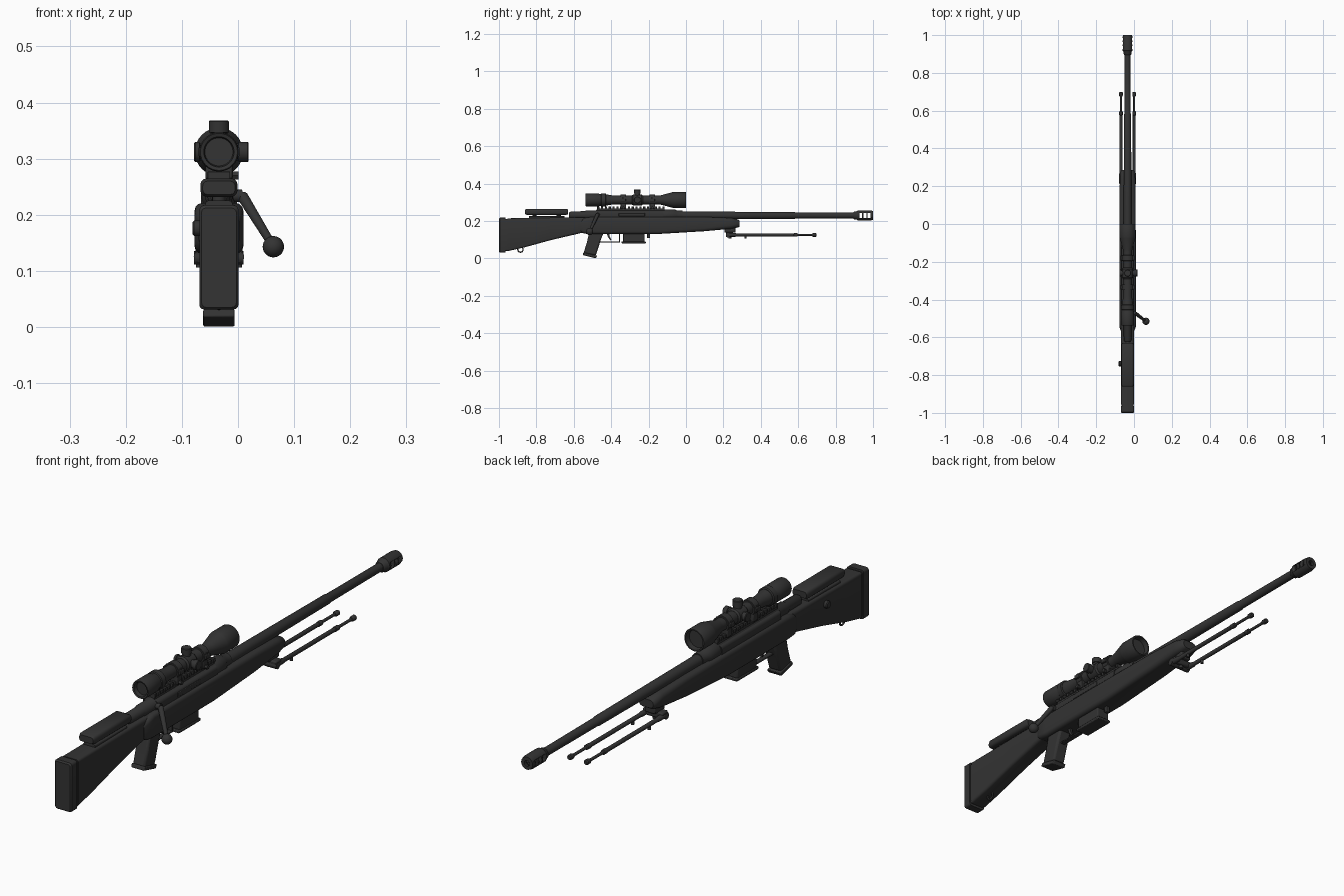
import bpy, bmesh, math
from mathutils import Vector

if "Cube" in bpy.data.objects:
    bpy.data.objects.remove(bpy.data.objects["Cube"])

CX = -0.034   # centre plane of the rifle
mat = bpy.data.materials.new("matte charcoal")
mat.diffuse_color = (0.033, 0.033, 0.033, 1)
mat.use_nodes = True
mat.node_tree.nodes["Principled BSDF"].inputs["Base Color"].default_value = mat.diffuse_color


def finish(name, bm, bevel=0, smooth=True):
    bmesh.ops.recalc_face_normals(bm, faces=bm.faces)
    me = bpy.data.meshes.new(name)
    bm.to_mesh(me)
    bm.free()
    ob = bpy.data.objects.new(name, me)
    bpy.context.collection.objects.link(ob)
    me.materials.append(mat)
    bpy.ops.object.select_all(action='DESELECT')
    ob.select_set(True)
    bpy.context.view_layer.objects.active = ob
    if smooth:
        bpy.ops.object.shade_smooth_by_angle(angle=math.radians(35))
    if bevel:
        m = ob.modifiers.new("bevel", 'BEVEL')
        m.width, m.segments, m.limit_method = bevel, 2, 'ANGLE'
    return ob


def skin(name, rings, bevel=0):
    """Join a list of point rings into a capped tube."""
    bm = bmesh.new()
    vs = [[bm.verts.new(p) for p in r] for r in rings]
    n = len(vs[0])
    for a, b in zip(vs, vs[1:]):
        for i in range(n):
            bm.faces.new((a[i], a[(i + 1) % n], b[(i + 1) % n], b[i]))
    bm.faces.new(vs[0][::-1])
    bm.faces.new(vs[-1])
    return finish(name, bm, bevel)


def lathe(name, start, axis, profile, seg=24):
    """Turned part: profile is (distance along axis, radius)."""
    q = Vector(axis).to_track_quat('Z', 'Y')
    return skin(name, [[Vector(start) + q @ Vector((r * math.cos(2 * math.pi * i / seg),
                r * math.sin(2 * math.pi * i / seg), t)) for i in range(seg)] for t, r in profile])


def rod(name, a, b, r, seg=16):
    d = Vector(b) - Vector(a)
    return lathe(name, a, d, [(0, r), (d.length, r)], seg)


def loft(name, sections):
    """Rounded box sections (y, half width, bottom, top, corner radius)."""
    rings = []
    for y, w, lo, hi, r in sections:
        ring = []
        for k, (sx, z) in enumerate(((1, hi - r), (-1, hi - r), (-1, lo + r), (1, lo + r))):
            for j in range(4):
                a = math.radians(90 * k + 30 * j)
                ring.append((CX + sx * (w - r) + r * math.cos(a), y, z + r * math.sin(a)))
        rings.append(ring)
    return skin(name, rings)


def prism(name, pts, hw, bevel=0.0, x=CX):
    """Side profile (y, z) extruded across x."""
    return skin(name, [[(x - hw, y, z) for y, z in pts], [(x + hw, y, z) for y, z in pts]], bevel)


def box(name, x, y, z, bevel=0.0):
    return prism(name, [(y[0], z[0]), (y[1], z[0]), (y[1], z[1]), (y[0], z[1])],
                 (x[1] - x[0]) / 2, bevel, (x[0] + x[1]) / 2)


def ring(name, loc, R, r, axis='X'):
    bpy.ops.mesh.primitive_torus_add(location=loc, major_radius=R, minor_radius=r,
        major_segments=20, minor_segments=8, rotation=(0, math.pi / 2, 0) if axis == 'X' else (math.pi / 2, 0, 0))
    ob = bpy.context.object
    ob.name = name
    ob.data.materials.append(mat)
    bpy.ops.object.shade_smooth()


# --- Stock, recoil pad and cheek rest
loft("butt_stock", [(-0.955, .034, .038, .214, .008), (-0.87, .034, .057, .215, .009),
                    (-0.72, .034, .098, .217, .01), (-0.54, .034, .14, .219, .012), (-0.5, .034, .14, .219, .012)])
loft("pad_spacer", [(-0.966, .031, .04, .21, .007), (-0.95, .031, .04, .21, .007)])
loft("recoil_pad", [(-1, .031, .035, .212, .008), (-0.995, .035, .031, .217, .009), (-0.964, .035, .031, .217, .009)])
loft("cheek_rest", [(-0.86, .029, .236, .26, .009), (-0.85, .033, .232, .265, .011),
                    (-0.64, .033, .232, .265, .011), (-0.63, .029, .236, .26, .009)])
for i, y in enumerate((-0.81, -0.68)):
    rod(f"cheek_post_{i}", (CX, y, .2), (CX, y, .24), .012)
loft("cheek_base", [(-0.84, .024, .2, .225, .005), (-0.65, .024, .2, .225, .005)])
lathe("stock_button", (-0.06, -0.74, .176), (-1, 0, 0), [(0, .014), (.018, .014), (.021, .011)], 20)
ring("sling_loop", (CX, -0.885, .047), .014, .0035)

# --- Chassis and fore-end
loft("fore_end", [(-0.565, .036, .142, .2, .014), (-0.545, .0435, .132, .214, .016), (-0.51, .0435, .13, .221, .014),
                  (-0.15, .0435, .13, .221, .014), (0.1, .043, .145, .221, .016),
                  (.24, .041, .158, .216, .018), (.28, .036, .165, .207, .018), (.287, .03, .17, .2, .014)])

# --- Pistol grip
prism("pistol_grip", [(-.515, .15), (-.435, .15), (-.455, .1), (-.482, .015), (-.548, .026), (-.53, .085)], .026, .008)
prism("grip_base", [(-.553, .018), (-.482, .0), (-.474, .014), (-.548, .032)], .028, .003)

# --- Trigger and guard
box("guard_bottom", (CX - .01, CX + .01), (-.475, -.352), (.085, .091), .002)
box("guard_front", (CX - .01, CX + .01), (-.359, -.352), (.088, .14), .002)
prism("trigger", [(-.425, .14), (-.41, .14), (-.408, .118), (-.398, .098), (-.404, .096), (-.418, .115)], .005)

# --- Magazine and release
prism("magazine", [(-.337, .14), (-.222, .14), (-.222, .088), (-.337, .088)], .027, .004)
box("magazine_base", (CX - .029, CX + .029), (-.345, -.215), (.08, .091), .003)
box("magazine_release", (CX - .008, CX + .008), (-.208, -.192), (.108, .14), .003)

# --- Receiver, barrel
Y = (0, 1, 0)
lathe("receiver", (CX, 0, .231), Y, [(-.625, .014), (-.615, .02), (-.54, .021), (-.535, .024), (-.485, .024),
      (-.475, .03), (-.12, .03), (-.115, .031), (-.06, .031), (-.05, .025), (-.02, .024)], 32)
loft("receiver_body", [(-.475, .032, .2, .252, .012), (-.12, .032, .2, .252, .012)])
lathe("barrel", (CX, 0, .229), Y, [(-.06, .022), (.05, .021), (.58, .0185), (.585, .0165), (.92, .0155)], 24)
box("ejection_port", (CX + .026, CX + .0335), (-.36, -.22), (.224, .242), .002)

# --- Muzzle brake with three side slots cut through
brake = lathe("muzzle_brake", (CX, 0, .229), Y, [(.895, .017), (.9, .021), (.912, .022), (.918, .027), (.985, .027),
              (1.0, .024), (1.0, .011), (.925, .011)], 24)
for i in range(3):
    y = .927 + i * .022
    cut = box(f"slot_cutter_{i}", (CX - .06, CX + .06), (y, y + .015), (.216, .242))
    cut.hide_render = True
    m = brake.modifiers.new("slot", 'BOOLEAN')
    m.operation, m.object, m.solver = 'DIFFERENCE', cut, 'EXACT'
    bpy.context.view_layer.objects.active = brake
    bpy.ops.object.modifier_apply(modifier=m.name)
    bpy.data.objects.remove(cut)

# --- Bolt handle
rod("bolt_root", (CX, -.472, .232), (.008, -.472, .234), .011)
lathe("bolt_handle", (.006, -.472, .236), (.057, -.043, -.093), [(0, .008), (.005, .01), (.1, .0075), (.112, .0075)], 16)
bpy.ops.mesh.primitive_uv_sphere_add(radius=.019, location=(.063, -.515, .143), segments=24, ring_count=14)
bpy.context.object.name = "bolt_knob"
bpy.context.object.data.materials.append(mat)
bpy.ops.object.shade_smooth()

# --- Toothed scope rail
box("rail_base", (CX - .017, CX + .017), (-.475, -.115), (.25, .266))
for i in range(18):
    y = -.475 + i * .0205
    box(f"rail_tooth_{i}", (CX - .02, CX + .02), (y, y + .0115), (.264, .277), .001)

# --- Scope with recessed lenses
SZ = .312
lathe("scope", (CX, 0, SZ), Y, [(-.52, .025), (-.535, .027), (-.537, .033), (-.532, .035), (-.47, .035), (-.462, .032),
      (-.44, .032), (-.41, .027), (-.385, .0235), (-.145, .0235), (-.135, .025), (-.075, .041), (-.068, .043),
      (-.004, .043), (0, .041), (0, .036), (-.02, .034)], 32)
lathe("magnification_ring", (CX, 0, SZ), Y, [(-.455, .032), (-.452, .035), (-.43, .035), (-.427, .031)], 32)
for i, y in enumerate((-.335, -.18)):
    lathe(f"scope_ring_{i}", (CX, y - .015, SZ), Y, [(0, .029), (.001, .03), (.029, .03), (.03, .029)], 24)
    box(f"ring_foot_{i}", (CX - .024, CX + .024), (y - .015, y + .015), (.264, .295), .003)
    rod(f"clamp_nut_{i}", (CX, y, .27), (.001, y, .27), .008, 6)
    for s in (-1, 1):
        box(f"ring_lug_{i}_{s}", (CX + s * .03 - .007, CX + s * .03 + .007), (y - .013, y + .013), (SZ - .008, SZ + .008), .002)
        rod(f"ring_screw_{i}_{s}", (CX + s * .03, y, SZ), (CX + s * .03, y, SZ + .012), .004, 10)

# --- Adjustment turrets
lathe("turret_block", (CX, 0, SZ), Y, [(-.29, .024), (-.283, .029), (-.237, .029), (-.23, .024)], 24)
for name, axis, h in (("top", (0, 0, 1), .056), ("right", (1, 0, 0), .053), ("left", (-1, 0, 0), .044)):
    lathe(f"{name}_turret", (CX, -.26, SZ), axis, [(0, .015), (.034, .015), (.035, .018), (h - .002, .018), (h, .016)], 24)

# --- Folded bipod
box("bipod_mount", (CX - .022, CX + .022), (.205, .265), (.138, .17), .004)
box("bipod_yoke", (CX - .042, CX + .042), (.215, .25), (.118, .142), .005)
rod("bipod_pivot", (CX - .044, .225, .123), (CX + .044, .225, .123), .012)
rod("bipod_lock", (CX, .235, .145), (CX, .235, .107), .008)
for side, s in (("left", -1), ("right", 1)):
    x = CX + s * .035
    lathe(f"{side}_bipod_leg", (x, 0, .125), Y, [(.215, .01), (.265, .01), (.27, .008), (.575, .008), (.577, .0095),
          (.595, .0095), (.597, .0055), (.68, .0055)], 16)
    lathe(f"{side}_bipod_foot", (x, 0, .125), Y, [(.675, .007), (.68, .01), (.695, .01), (.699, .007)], 12)
    rod(f"{side}_leg_catch", (x, .318, .125), (x, .318, .106), .006, 12)
